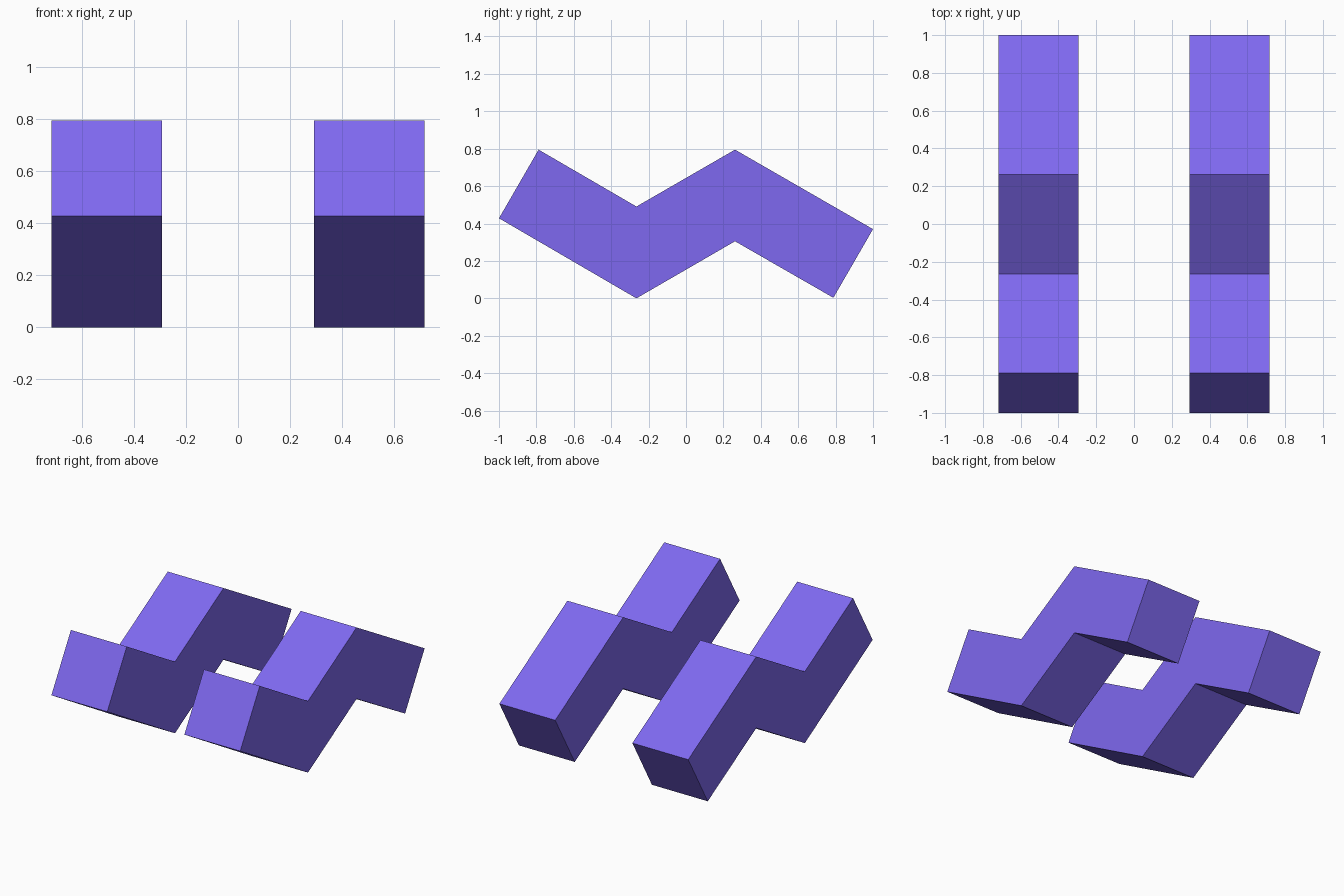
import bpy, bmesh

if "Cube" in bpy.data.objects:
    bpy.data.objects.remove(bpy.data.objects["Cube"])

# Zigzag side profile (y, z)
PROFILE = [(-1.0, 0.428), (-0.265, 0.0), (0.262, 0.305), (0.788, 0.003),
           (1.0, 0.37), (0.262, 0.795), (-0.265, 0.491), (-0.788, 0.795)]
INNER_X, OUTER_X = 0.293, 0.717

mat = bpy.data.materials.new("violet")
mat.diffuse_color = (0.21, 0.14, 0.87, 1.0)
mat.use_nodes = True
mat.node_tree.nodes["Principled BSDF"].inputs["Base Color"].default_value = mat.diffuse_color


def zigzag_bar(name, x0, x1):
    """Extrude the side profile along x from x0 to x1."""
    bm = bmesh.new()
    face = bm.faces.new([bm.verts.new((x0, y, z)) for y, z in PROFILE])
    result = bmesh.ops.extrude_face_region(bm, geom=[face], use_keep_orig=True)
    moved = [v for v in result["geom"] if isinstance(v, bmesh.types.BMVert)]
    bmesh.ops.translate(bm, verts=moved, vec=(x1 - x0, 0, 0))
    bmesh.ops.recalc_face_normals(bm, faces=bm.faces)
    mesh = bpy.data.meshes.new(name)
    bm.to_mesh(mesh)
    bm.free()
    mesh.materials.append(mat)
    obj = bpy.data.objects.new(name, mesh)
    bpy.context.collection.objects.link(obj)
    return obj


# Two parallel bars, left and right
zigzag_bar("right_zigzag_bar", INNER_X, OUTER_X)
zigzag_bar("left_zigzag_bar", -OUTER_X, -INNER_X)
